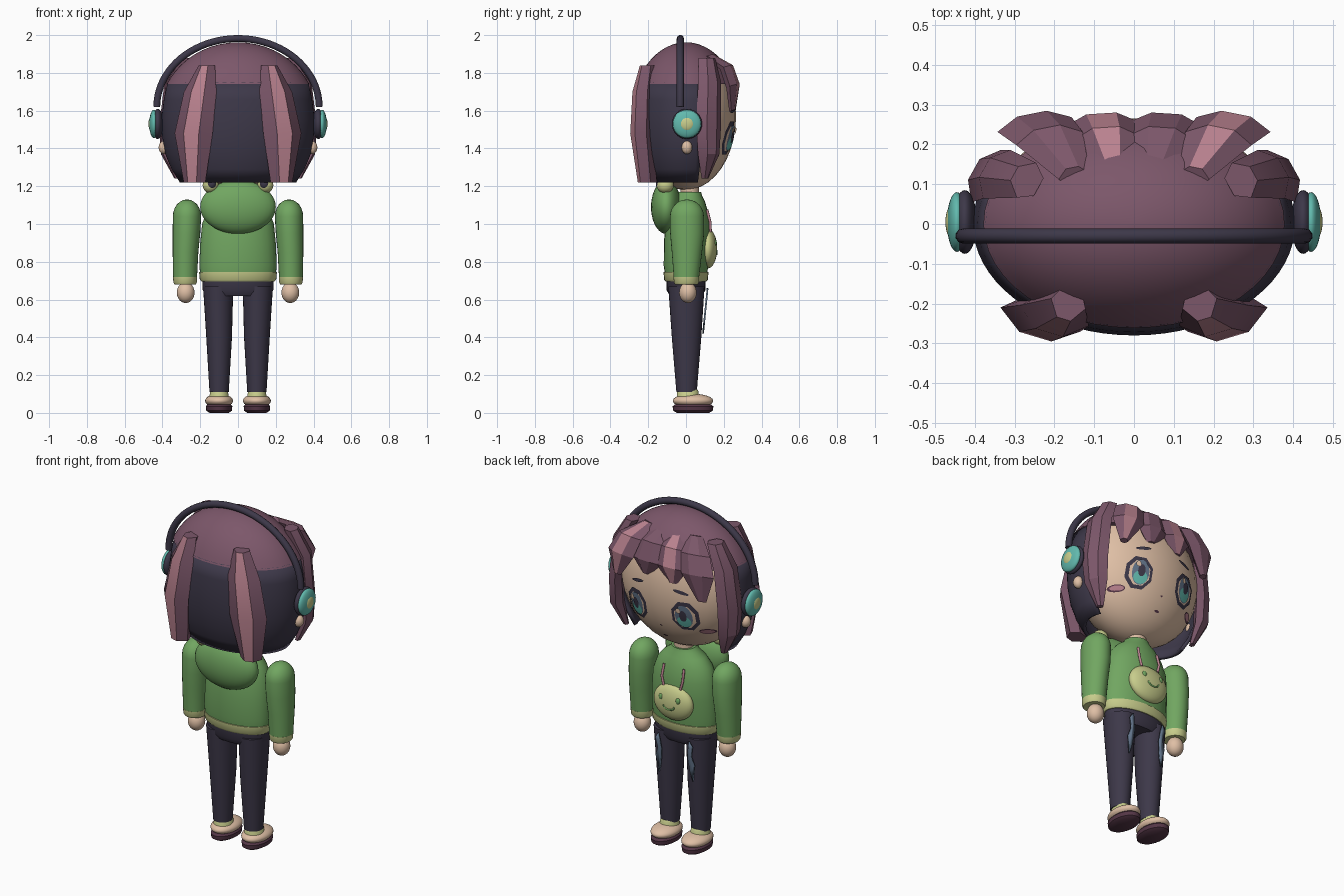
import bpy, bmesh
from math import sin, cos, pi, sqrt, radians
from mathutils import Vector

if "Cube" in bpy.data.objects:
    bpy.data.objects.remove(bpy.data.objects["Cube"])


def material(name, r, g, b):
    def lin(c):
        c /= 255
        return c / 12.92 if c < 0.04 else ((c + 0.055) / 1.055) ** 2.4
    m = bpy.data.materials.new(name)
    m.use_nodes = True
    col = (lin(r), lin(g), lin(b), 1)
    m.diffuse_color = col
    m.node_tree.nodes["Principled BSDF"].inputs["Base Color"].default_value = col
    return m


MAUVE = material("mauve_hair", 124, 87, 106)
PINK = material("pink_highlight", 186, 130, 143)
NAVY = material("navy", 61, 56, 73)
SKIN = material("skin", 223, 191, 165)
GREEN = material("green_cloth", 113, 166, 97)
PALE = material("pale_green", 200, 205, 140)
TEAL = material("teal", 98, 186, 174)
SLATE = material("slate_blue", 98, 116, 138)
PLUM = material("dark_plum", 84, 54, 70)


def finish(name, bm, mats, angle=40):
    bmesh.ops.recalc_face_normals(bm, faces=bm.faces)
    me = bpy.data.meshes.new(name)
    bm.to_mesh(me)
    bm.free()
    for m in mats:
        me.materials.append(m)
    me.shade_smooth()
    me.set_sharp_from_angle(angle=radians(angle))
    ob = bpy.data.objects.new(name, me)
    bpy.context.collection.objects.link(ob)
    return ob


def ball(name, mat, loc, r):
    bm = bmesh.new()
    bmesh.ops.create_uvsphere(bm, u_segments=32, v_segments=20, radius=1)
    for v in bm.verts:
        v.co = Vector(a + b * c for a, b, c in zip(loc, v.co, r))
    return finish(name, bm, [mat])


def loft(name, mat, rings, n=28, arc=None):
    """Elliptic rings (z, cx, cy, rx, ry); an arc leaves the sheet open."""
    bm = bmesh.new()
    a0, a1 = arc or (0, 2 * pi)
    count = n + 1 if arc else n
    rows = [[bm.verts.new((cx + rx * cos(a0 + (a1 - a0) * i / n),
                           cy + ry * sin(a0 + (a1 - a0) * i / n), z))
             for i in range(count)] for z, cx, cy, rx, ry in rings]
    for lo, hi in zip(rows, rows[1:]):
        for i in range(n):
            j = (i + 1) % count
            bm.faces.new((lo[i], lo[j], hi[j], hi[i]))
    if not arc:
        bm.faces.new(rows[0])
        bm.faces.new(rows[-1])
    return finish(name, bm, [mat])


def lock(name, path, widths, thick, side, out, shiny=False):
    """Six-sided tapering strand of hair; its outer facet may be highlighted."""
    bm = bmesh.new()
    s, o = Vector(side).normalized(), Vector(out).normalized()
    shape = [(-.4, 1), (.4, 1), (1, 0), (.5, -1), (-.5, -1), (-1, 0)]
    rows = [[bm.verts.new(Vector(p) + s * w * a + o * thick * b * min(1, w / .05))
             for a, b in shape] for p, w in zip(path, widths)]
    for lo, hi in zip(rows, rows[1:]):
        for i in range(6):
            f = bm.faces.new((lo[i], lo[(i + 1) % 6], hi[(i + 1) % 6], hi[i]))
            f.material_index = int(shiny and i == 0)
    bm.faces.new(rows[0])
    bm.faces.new(rows[-1])
    return finish(name, bm, [MAUVE, PINK], 25)


def tube(name, mat, pts, r):
    cu = bpy.data.curves.new(name, "CURVE")
    cu.dimensions = "3D"
    cu.bevel_depth, cu.bevel_resolution, cu.use_fill_caps = r, 3, True
    sp = cu.splines.new("POLY")
    sp.points.add(len(pts) - 1)
    for p, c in zip(sp.points, pts):
        p.co = (*c, 1)
    cu.materials.append(mat)
    ob = bpy.data.objects.new(name, cu)
    bpy.context.collection.objects.link(ob)


HEAD_Z, HEAD = 1.57, (.38, .265, .39)


def decal(name, mat, x, z, w, h, lift, n=16, tilt=0):
    """Thin oval or polygon laid over the curved face."""
    bm = bmesh.new()

    def point(k, i):
        a = 2 * pi * (i + .5) / n
        u, v = k * w * cos(a), k * h * sin(a)
        px, pz = x + u, z + v + tilt * u
        d = 1 - (px / HEAD[0]) ** 2 - ((pz - HEAD_Z) / HEAD[2]) ** 2
        return bm.verts.new((px, HEAD[1] * sqrt(max(d, 0)) + lift, pz))
    rows = [[point(k, i) for i in range(n)] for k in (.2, .6, 1)]
    bm.faces.new(rows[0])
    for lo, hi in zip(rows, rows[1:]):
        for i in range(n):
            bm.faces.new((lo[i], lo[(i + 1) % n], hi[(i + 1) % n], hi[i]))
    finish(name, bm, [mat])


# Head, hair cap and back hair
ball("head", SKIN, (0, 0, HEAD_Z), HEAD)
steps = [(1.74 + .222 * sin(pi / 2 * i / 10)) for i in range(11)]
loft("hair_cap", MAUVE, [(z, 0, 0, .42 * k, .29 * k) for z in steps
                         for k in [sqrt(max(1 - ((z - 1.57) / .392) ** 2, .0004))]], 48)
hair = loft("back_hair", NAVY, [(z, 0, 0, .405 * k, .28 * k) for z, k in
            [(1.22, .76), (1.29, .87), (1.37, .95), (1.46, .99), (1.56, 1), (1.66, .97), (1.75, .92)]],
            40, (pi - .3, 2 * pi + .3))
mod = hair.modifiers.new("thickness", "SOLIDIFY")
mod.thickness, mod.offset = .02, -1

# Fringe strands across the forehead
for i, (x, tip, shiny) in enumerate([(-.25, 1.58, 0), (-.08, 1.64, 1), (.08, 1.65, 0), (.25, 1.6, 1)]):
    lock(f"fringe_{i + 1}", [(x * .6, .12, 1.89), (x * .85, .215, 1.83), (x, .25, 1.73), (x * 1.1, .245, tip)],
         [.04, .085, .095, .025], .03, (1, -.8 * x, 0), (x, 1, .4), shiny)

for s, tag in ((1, "left"), (-1, "right")):
    # Side and back strands
    lock(tag + "_side_strand", [(s * .27, .11, 1.88), (s * .345, .125, 1.75), (s * .372, .12, 1.52),
                                (s * .365, .12, 1.37), (s * .32, .1, 1.24)],
         [.05, .07, .075, .065, .02], .035, (-s * .5, .9, 0), (s * .9, .5, 0))
    lock(tag + "_back_strand", [(s * .165, -.2, 1.84), (s * .2, -.23, 1.7),
                                (s * .235, -.24, 1.48), (s * .23, -.205, 1.22)],
         [.045, .09, .105, .06], .045, (1, s * .3, 0), (s * .3, -1, 0), True)

    # Headphone cup and ear lobe
    ball(tag + "_ear_pad", NAVY, (s * .425, .005, 1.53), (.03, .08, .08))
    ball(tag + "_cup", TEAL, (s * .445, .005, 1.53), (.025, .075, .075))
    ball(tag + "_cup_button", PALE, (s * .458, .005, 1.53), (.016, .04, .04))
    ball(tag + "_ear_lobe", SKIN, (s * .392, .005, 1.405), (.028, .028, .035))

    # Eye, brow and cheek
    decal(tag + "_eye_rim", NAVY, s * .155, 1.455, .078, .095, .004, 8)
    decal(tag + "_eye_white", SKIN, s * .155, 1.452, .06, .073, .007, 8)
    decal(tag + "_iris", SLATE, s * .152, 1.455, .047, .07, .010)
    decal(tag + "_iris_glow", TEAL, s * .152, 1.425, .038, .036, .013)
    decal(tag + "_pupil", NAVY, s * .152, 1.462, .02, .034, .016)
    decal(tag + "_eye_glint", SKIN, s * .152 + .022, 1.495, .013, .016, .019)
    decal(tag + "_brow", NAVY, s * .14, 1.6, .045, .01, .005, 12, -s * .2)
    decal(tag + "_cheek_edge", PLUM, s * .245, 1.36, .037, .019, .004)
    decal(tag + "_cheek", PINK, s * .245, 1.36, .03, .013, .007)

    # Arm, cuff and hand
    top = [(1.04 + .09 * sin(a), s * .27, .005, .075 * cos(a), .09 * cos(a))
           for a in [pi / 2 * i / 6.2 for i in range(7)]]
    loft(tag + "_sleeve", GREEN, [(.715, s * .28, .002, .063, .067), (.85, s * .278, .005, .068, .08),
                                  (.95, s * .273, .006, .073, .09)] + top)
    loft(tag + "_cuff", PALE, [(.68, s * .28, .002, .056, .06), (.69, s * .28, .002, .062, .066),
                               (.72, s * .28, .002, .064, .068)])
    ball(tag + "_hand", SKIN, (s * .277, .01, .637), (.047, .046, .055))

    # Leg, worn patch and shoe
    loft(tag + "_leg", NAVY, [(.11, s * .1, .003, .051, .054), (.4, s * .1, .003, .068, .078),
                              (.67, s * .105, .002, .08, .096)])
    bm = bmesh.new()
    edge = [(.0, .66), (.02, .63), (.008, .57), (.025, .52), (.01, .42), (-.004, .47), (-.015, .56), (-.008, .62)]
    bm.faces.new([bm.verts.new((s * (.1 + x), .006 + .052 + .067 * (z - .1) / .8 * 1.2, z)) for x, z in edge])
    patch = finish(tag + "_worn_patch", bm, [SLATE])
    mod = patch.modifiers.new("thickness", "SOLIDIFY")
    mod.thickness, mod.offset = .009, 0
    loft(tag + "_sock", PALE, [(.07, s * .1, .01, .055, .06), (.115, s * .1, .01, .046, .056),
                               (.125, s * .1, .01, .04, .05)])
    ball(tag + "_shoe", SKIN, (s * .1, .037, .064), (.074, .107, .037))
    loft(tag + "_sole", PLUM, [(0, s * .1, .037, .05, .085), (.012, s * .1, .037, .068, .105),
                               (.035, s * .1, .037, .07, .108), (.045, s * .1, .037, .062, .095)])

    # Hood eyes
    ball(tag + "_hood_eye", PALE, (s * .145, -.11, 1.205), (.042, .045, .042))
    ball(tag + "_hood_pupil", NAVY, (s * .14, -.14, 1.212), (.024, .02, .026))

    # Features of the shirt animal
    ball(tag + "_badge_eye", GREEN, (s * .055, .153, .90), (.014, .01, .018))
    tube(tag + "_badge_ear", PINK, [(s * .055, .13, .96), (s * .068, .128, 1.01), (s * .065, .112, 1.075)], .007)

# Nose and mouth
decal("nose", PLUM, 0, 1.365, .008, .005, .004, 8)
decal("mouth", PLUM, 0, 1.29, .016, .006, .004, 10)

# Headband
tube("headband", NAVY, [(.43 * cos(a), -.03, 1.62 + .362 * sin(a))
                        for a in [pi * i / 40 for i in range(41)]], .019)

# Neck, shirt, hem and hood
loft("neck", SKIN, [(1.08, 0, .02, .055, .05), (1.25, 0, .02, .055, .05)])
loft("shirt", GREEN, [(.735, 0, 0, .2, .112), (.78, 0, 0, .205, .118), (.9, 0, .005, .2, .122),
                      (1.0, 0, .01, .19, .12), (1.07, 0, .01, .165, .105), (1.12, 0, .012, .125, .088),
                      (1.15, 0, .015, .085, .07), (1.17, 0, .018, .07, .062)])
loft("hem", PALE, [(.695, 0, 0, .192, .108), (.705, 0, 0, .202, .116), (.745, 0, 0, .206, .119)])
ball("hood", GREEN, (0, -.105, 1.09), (.2, .08, .142))

# Shirt animal face
ball("badge", PALE, (0, .115, .87), (.125, .05, .105))
tube("badge_smile", GREEN, [(.035 * cos(a), .162, .862 + .022 * sin(a))
                            for a in [pi + pi * i / 10 for i in range(11)]], .005)

# Hips
loft("hips", NAVY, [(.62, 0, 0, .17, .085), (.65, 0, 0, .187, .103), (.71, 0, 0, .188, .104)])
